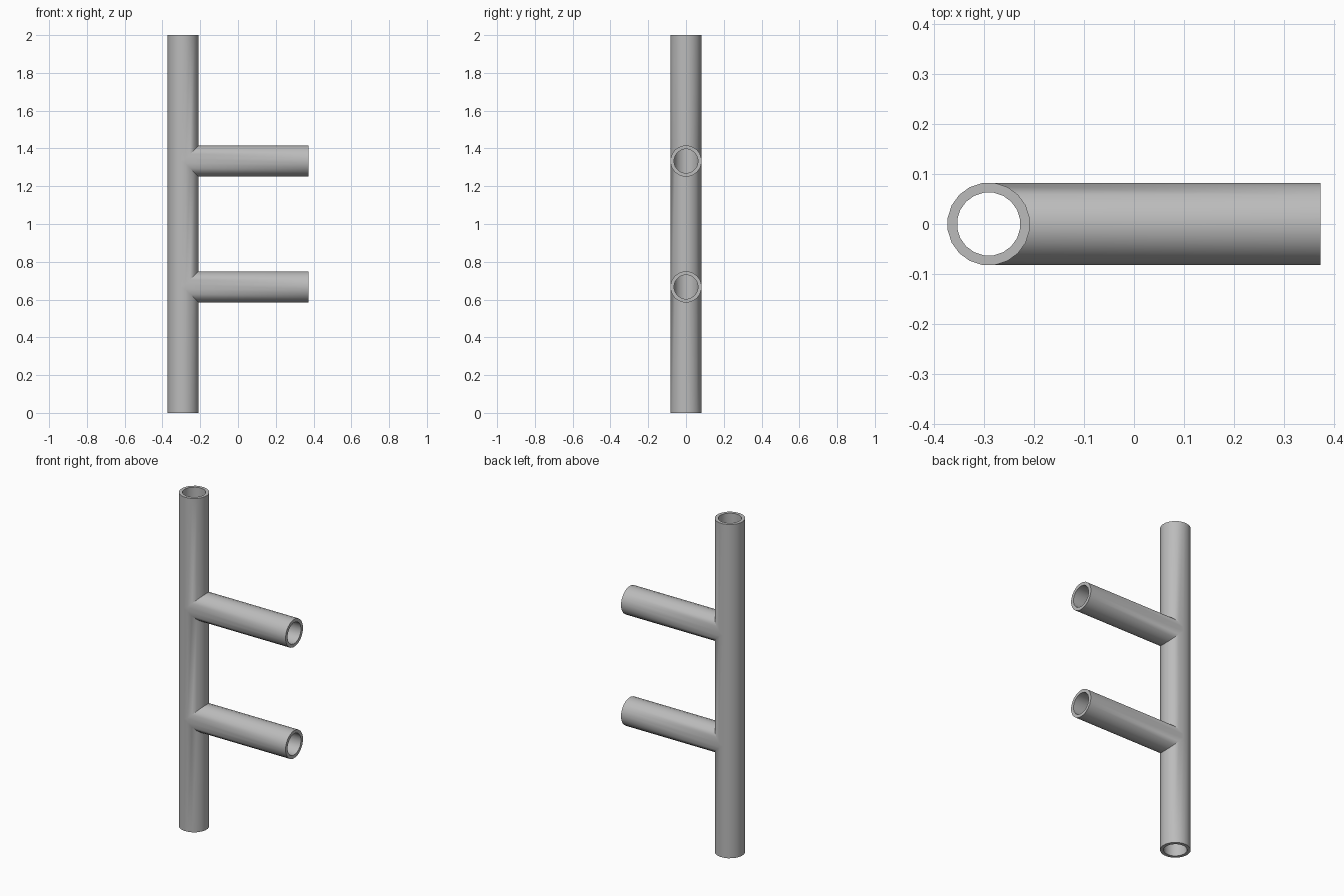
import bpy, bmesh, math

cube = bpy.data.objects.get("Cube")
if cube:
    bpy.data.objects.remove(cube, do_unlink=True)

SIDES = 20
OUTER, INNER = 0.083, 0.0635
POST_X, TIP_X, HEIGHT = -0.291, 0.373, 2.0
BRANCH_Z = (HEIGHT / 3, HEIGHT * 2 / 3)

steel = bpy.data.materials.new("grey steel")
steel.use_nodes = True
grey = (0.5, 0.5, 0.5, 1)
steel.diffuse_color = grey
steel.node_tree.nodes["Principled BSDF"].inputs["Base Color"].default_value = grey


def ring(radius):
    """Points of a circle with flats on its four sides."""
    angles = [2 * math.pi * (i + 0.5) / SIDES for i in range(SIDES)]
    return [(radius * math.cos(a), radius * math.sin(a)) for a in angles]


def finish(name, bm):
    bmesh.ops.remove_doubles(bm, verts=bm.verts, dist=1e-5)
    bmesh.ops.recalc_face_normals(bm, faces=bm.faces)
    mesh = bpy.data.meshes.new(name)
    bm.to_mesh(mesh)
    bm.free()
    obj = bpy.data.objects.new(name, mesh)
    bpy.context.collection.objects.link(obj)
    mesh.materials.append(steel)
    return obj


def post_columns(bm, radius):
    """Vertical edges of a post wall, with a notch around each branch."""
    columns = []
    for dx, y in ring(radius):
        d = max(0, dx)
        levels = [0] + [z + s * d for z in BRANCH_Z for s in (-1, 1)] + [HEIGHT]
        columns.append(([bm.verts.new((POST_X + dx, y, z)) for z in levels], d))
    return columns


def branch_rings(bm, radius, z):
    """Mitred inner end and square outer end of a branch wall."""
    pts = ring(radius)
    return ([bm.verts.new((POST_X + abs(v), y, z + v)) for y, v in pts],
            [bm.verts.new((TIP_X, y, z + v)) for y, v in pts])


def bridge(bm, a, b):
    for i in range(SIDES):
        j = (i + 1) % SIDES
        bm.faces.new((a[i], a[j], b[j], b[i]))


# Whole joined tube: upright post and two branches with open bores
bm = bmesh.new()
ends = []
for radius in (OUTER, INNER):
    cols = post_columns(bm, radius)
    for i in range(SIDES):
        (a, da), (b, db) = cols[i], cols[(i + 1) % SIDES]
        for k in (0, 2, 4):
            bm.faces.new((a[k], b[k], b[k + 1], a[k + 1]))
        # Small triangle at the tip of each mitre
        if (da > 0) != (db > 0):
            for k in (1, 3):
                bm.faces.new((a[k], b[k], b[k + 1]) if db > 0
                             else (a[k], b[k], a[k + 1]))
    wall_ends = [[c[0][0] for c in cols], [c[0][-1] for c in cols]]
    for z in BRANCH_Z:
        start, tip = branch_rings(bm, radius, z)
        bridge(bm, start, tip)
        wall_ends.append(tip)
    ends.append(wall_ends)

# Flat rims joining the outer and inner walls
for outer, inner in zip(*ends):
    bridge(bm, outer, inner)
frame = finish("branched_pipe", bm)

bpy.ops.object.select_all(action='DESELECT')
frame.select_set(True)
bpy.context.view_layer.objects.active = frame
bpy.ops.object.shade_smooth_by_angle(angle=math.radians(30))
